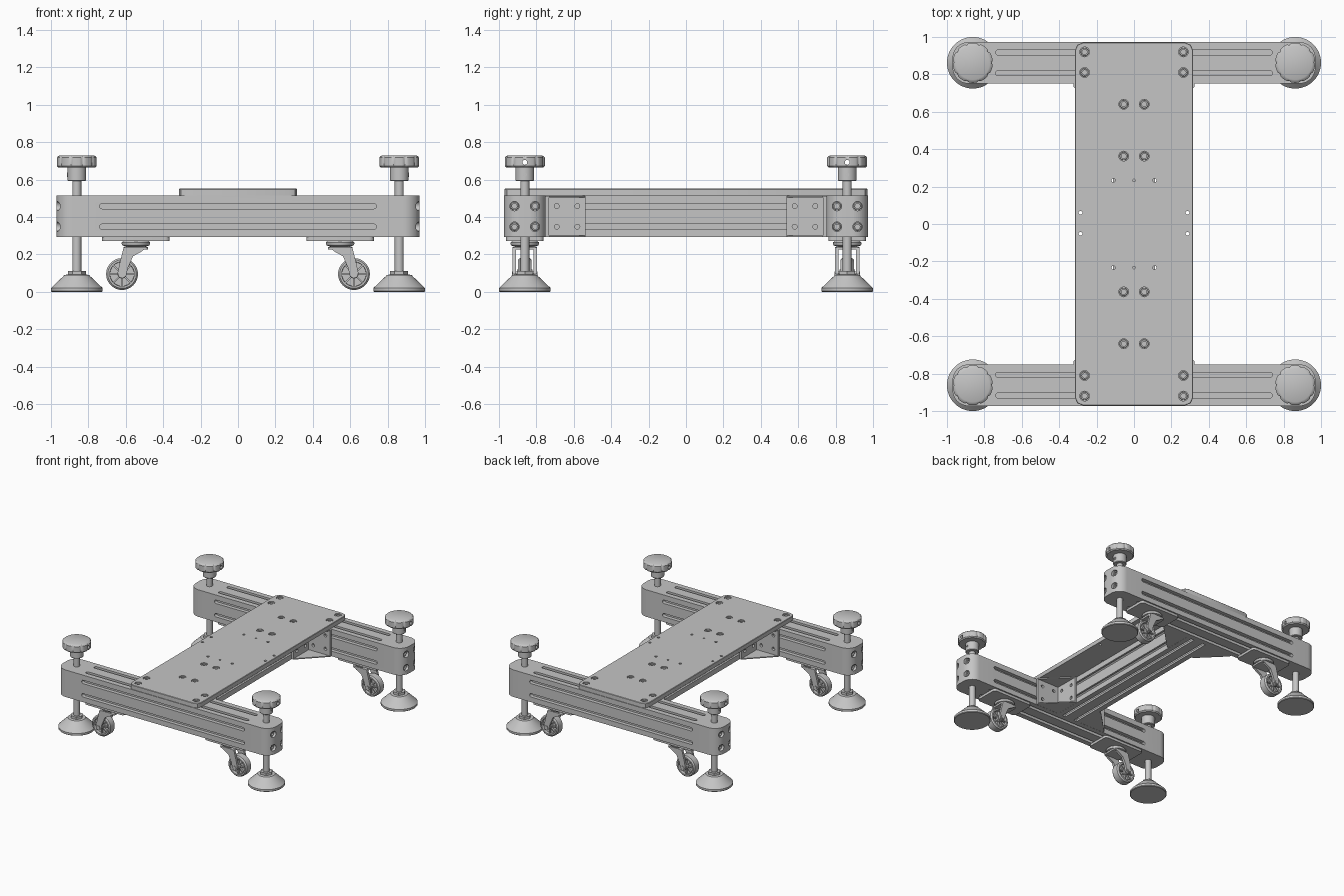
import bpy, bmesh, math
from mathutils import Matrix

cube = bpy.data.objects.get("Cube")
if cube:
    bpy.data.objects.remove(cube, do_unlink=True)

grey = bpy.data.materials.new("machined_grey")
grey.use_nodes = True
GREY = (0.56, 0.56, 0.56, 1)
grey.diffuse_color = GREY
grey.node_tree.nodes["Principled BSDF"].inputs["Base Color"].default_value = GREY

SIGNS = (-1, 1)
SLOT = 0.055              # half spacing of the extrusion slots
MID = 0.403               # height of the frame centre line
HALF = 0.111              # half width of the extrusions
FOOT = 0.862              # foot and beam offset from the centre


def orient(axis, w):
    """Map profile coordinates (u, v, w) to world axes."""
    return {"X": (w[2], w[0], w[1]), "Y": (w[0], w[2], w[1]), "Z": w}[axis]


def loft(bm, rings, axis="Z", at=(0, 0, 0)):
    """Skin a list of (outline, height) rings and cap both ends."""
    loops = []
    for pts, h in rings:
        loops.append([bm.verts.new([a + b for a, b in zip(orient(axis, (u, v, h)), at)])
                      for u, v in pts])
    for lo, hi in zip(loops, loops[1:]):
        for i in range(len(lo)):
            j = (i + 1) % len(lo)
            bm.faces.new((lo[i], lo[j], hi[j], hi[i]))
    bm.faces.new(loops[0][::-1])
    bm.faces.new(loops[-1])


def prism(bm, pts, lo, hi, axis="Z", at=(0, 0, 0)):
    loft(bm, [(pts, lo), (pts, hi)], axis, at)


def circle(r, n=32):
    return [(r * math.cos(math.tau * i / n), r * math.sin(math.tau * i / n)) for i in range(n)]


def rrect(hx, hy, r, n=6):
    pts = []
    for q, (sx, sy) in enumerate(((1, 1), (-1, 1), (-1, -1), (1, -1))):
        for i in range(n + 1):
            a = math.pi / 2 * (q + i / n)
            pts.append((sx * (hx - r) + r * math.cos(a), sy * (hy - r) + r * math.sin(a)))
    return pts


def turned(bm, profile, axis="Z", at=(0, 0, 0), n=40):
    loft(bm, [(circle(r, n), h) for r, h in profile], axis, at)


def finish(name, bm, cutter=None):
    def make(b, label):
        bmesh.ops.recalc_face_normals(b, faces=b.faces)
        me = bpy.data.meshes.new(label)
        b.to_mesh(me)
        b.free()
        me.materials.append(grey)
        ob = bpy.data.objects.new(label, me)
        bpy.context.collection.objects.link(ob)
        return ob
    ob = make(bm, name)
    if cutter:
        tool = make(cutter, "cutter")
        tool.hide_render = True
        mod = ob.modifiers.new("cut", "BOOLEAN")
        mod.operation, mod.object, mod.solver = "DIFFERENCE", tool, "EXACT"
        dg = bpy.context.evaluated_depsgraph_get()
        ob.data = bpy.data.meshes.new_from_object(ob.evaluated_get(dg))
        ob.modifiers.clear()
        bpy.data.objects.remove(tool, do_unlink=True)
    bpy.ops.object.select_all(action="DESELECT")
    ob.select_set(True)
    bpy.context.view_layer.objects.active = ob
    bpy.ops.object.shade_smooth_by_angle(angle=math.radians(32))
    return ob


def spread(ob, places):
    """Place the object and linked copies at (location, z rotation)."""
    for i, (loc, rot) in enumerate(places):
        part = ob if i == 0 else ob.copy()
        if i:
            bpy.context.collection.objects.link(part)
        part.matrix_world = Matrix.Translation(loc) @ Matrix.Rotation(rot, 4, "Z")


CORNERS = [((sx * FOOT, sy * FOOT, 0), 0 if sx > 0 else math.pi) for sx in SIGNS for sy in SIGNS]
SCREW = [(0.022, -0.012), (0.022, 0.004), (0.02, 0.007), (0.013, 0.007), (0.013, -0.004)]

# cross beams with rounded ends, milled slots and end screws
bm, cut = bmesh.new(), bmesh.new()
prism(bm, rrect(0.97, HALF, 0.085, 12), MID - HALF, MID + HALF)
slot = rrect(0.74, 0.014, 0.0139)
for s in SIGNS:
    for t in SIGNS:
        prism(cut, slot, -0.03, 0.03, "Z", (0, s * SLOT, MID + t * HALF))
        prism(cut, slot, -0.03, 0.03, "Y", (0, t * HALF, MID + s * SLOT))
        for e in SIGNS:
            prism(cut, circle(0.025, 24), -0.04, 0.05, "X", (e * 0.98, s * SLOT, MID + t * SLOT))
spread(finish("cross_beam", bm, cut), [((0, s * FOOT, 0), 0) for s in SIGNS])

bm = bmesh.new()
for s in SIGNS:
    for t in SIGNS:
        turned(bm, SCREW, "X", (0.945 - FOOT, s * SLOT, MID + t * SLOT), 24)
spread(finish("beam_end_screws", bm), CORNERS)

# centre rail: one side of the slotted section turned four times
side = [(-HALF, -HALF)]
for c in (-SLOT, SLOT):
    for du, dv in ((-0.014, 0), (-0.014, 0.016), (-0.028, 0.016), (-0.014, 0.038)):
        side.append((c + du, -HALF + dv))
    for du, dv in ((0.014, 0.038), (0.028, 0.016), (0.014, 0.016), (0.014, 0)):
        side.append((c + du, -HALF + dv))
section = []
for q in range(4):
    ca, sa = (1, 0, -1, 0)[q], (0, 1, 0, -1)[q]
    section += [(u * ca - v * sa, u * sa + v * ca) for u, v in side]
bm = bmesh.new()
prism(bm, section, -0.752, 0.752, "Y", (0, 0, MID))
finish("centre_rail", bm)

# top plate with cut corners, counterbores and small through holes
bores = [(sx * x, sy * y) for x, y in ((0.264, 0.92), (0.264, 0.81), (SLOT, 0.64), (SLOT, 0.363))
         for sx in SIGNS for sy in SIGNS]
bm, cut = bmesh.new(), bmesh.new()
outline, inner = rrect(0.316, 0.97, 0.042, 2), rrect(0.313, 0.967, 0.04, 2)
loft(bm, [(outline, 0.515), (outline, 0.548), (inner, 0.551)])
for x, y in bores:
    prism(cut, circle(0.026, 24), 0.535, 0.57, at=(x, y, 0))
small = [(x, s * 0.233) for x in (-0.11, 0, 0.11) for s in SIGNS]
for x, y in small + [(s * 0.286, y) for s in SIGNS for y in (-0.052, 0.06)]:
    prism(cut, circle(0.01 if x else 0.007, 16), 0.5, 0.57, at=(x, y, 0))
finish("top_plate", bm, cut)
bm = bmesh.new()
for x, y in bores:
    turned(bm, SCREW, "Z", (x, y, 0.54), 24)
finish("plate_screws", bm)

# corner brackets with two drilled legs and thin triangular gussets
LEG, THICK = 0.213, 0.018
bm, cut = bmesh.new(), bmesh.new()
prism(bm, [(0, 0), (LEG, 0), (LEG, THICK), (THICK, THICK), (THICK, LEG), (0, LEG)],
      MID - HALF + 0.001, MID + HALF - 0.001)
for c in (0.06, 0.17):
    for t in SIGNS:
        for axis in "XY":
            at = (0, c, MID + t * SLOT) if axis == "X" else (c, 0, MID + t * SLOT)
            prism(cut, circle(0.013, 20), -0.03, 0.05, axis, at)
places = [((sx * HALF, sy * 0.751, 0), math.radians(a)) for sx, sy, a in
          ((1, -1, 0), (1, 1, -90), (-1, 1, 180), (-1, -1, 90))]
spread(finish("corner_bracket", bm, cut), places)
bm = bmesh.new()
for z in (MID - HALF + 0.001, MID + HALF - 0.009):
    prism(bm, [(0.01, 0.01), (LEG - 0.003, 0.01), (LEG - 0.003, 0.02), (0.02, LEG - 0.003),
               (0.01, LEG - 0.003)], z, z + 0.008)
spread(finish("bracket_gusset", bm), places)

# levelling feet: pad, nut, threaded rod, collar
bm = bmesh.new()
turned(bm, [(0.134, 0), (0.138, 0.004), (0.138, 0.02), (0.132, 0.026), (0.073, 0.082),
            (0.066, 0.09), (0.05, 0.092)], n=48)
prism(bm, circle(0.048, 6), 0.09, 0.112)
spread(finish("foot_pad", bm), CORNERS)
bm = bmesh.new()
turned(bm, [(0.024, 0.1), (0.024, 0.62)], n=24)
turned(bm, [(0.046, 0.592), (0.05, 0.596), (0.05, 0.67)])
turned(bm, [(0.011, 0.04), (0.011, 0.052), (0.006, 0.052), (0.006, 0.045)], "X", (0, 0, 0.626), 16)
spread(finish("levelling_rod", bm), CORNERS)

# lightly scalloped hand knobs with a cross hole
def lobes(scale):
    pts = []
    for i in range(120):
        a = math.tau * i / 120
        r = scale * (0.107 - 0.006 * max(0, math.cos(10 * a)) ** 3)
        pts.append((r * math.cos(a), r * math.sin(a)))
    return pts

bm, cut = bmesh.new(), bmesh.new()
loft(bm, [(lobes(0.93), 0.664), (lobes(1), 0.672), (lobes(1), 0.718), (circle(0.099, 120), 0.725),
          (circle(0.09, 120), 0.73)])
prism(cut, circle(0.013, 20), -0.2, 0.2, "X", (0, 0, 0.692))
spread(finish("hand_knob", bm, cut), CORNERS)

# swivel casters, trailing outwards
CASTERS = [((sx * 0.546, sy * FOOT, 0), 0 if sx > 0 else math.pi) for sx in SIGNS for sy in SIGNS]
WHEEL = (0.074, 0, 0.095)
bm = bmesh.new()
prism(bm, rrect(0.181, 0.1, 0.025), 0.272, 0.293)
turned(bm, [(0.04, 0.236), (0.072, 0.248), (0.076, 0.256), (0.076, 0.264), (0.06, 0.278)])
spread(finish("caster_mount", bm), CASTERS)
bm = bmesh.new()
prism(bm, rrect(0.066, 0.065, 0.02), 0.226, 0.24)
cheek = [(-0.06, 0.238), (0.065, 0.238), (0.085, 0.16), (0.098, 0.1), (0.09, 0.078),
         (0.07, 0.072), (0.052, 0.085), (0.042, 0.13), (0.015, 0.19), (-0.03, 0.215)]
for s in SIGNS:
    prism(bm, cheek, s * 0.046, s * 0.065, "Y")
prism(bm, circle(0.015, 6), -0.069, 0.069, "Y", WHEEL)
spread(finish("caster_fork", bm), CASTERS)
bm, cut = bmesh.new(), bmesh.new()
turned(bm, [(0.076, -0.036), (0.085, -0.026), (0.085, 0.026), (0.076, 0.036)], "Y", WHEEL, 48)
for s in SIGNS:
    turned(cut, [(0.064, s * 0.012), (0.066, s * 0.05)], "Y", WHEEL, 48)
spread(finish("caster_wheel", bm, cut), CASTERS)
bm = bmesh.new()
turned(bm, [(0.024, -0.042), (0.024, 0.042)], "Y", WHEEL, 24)
for i in range(4):
    a = math.pi * i / 4
    c, s = math.cos(a), math.sin(a)
    bar = [(u * c - v * s, u * s + v * c) for u, v in
           ((-0.065, -0.004), (0.065, -0.004), (0.065, 0.004), (-0.065, 0.004))]
    prism(bm, bar, -0.027, 0.027, "Y", WHEEL)
spread(finish("caster_spokes", bm), CASTERS)
